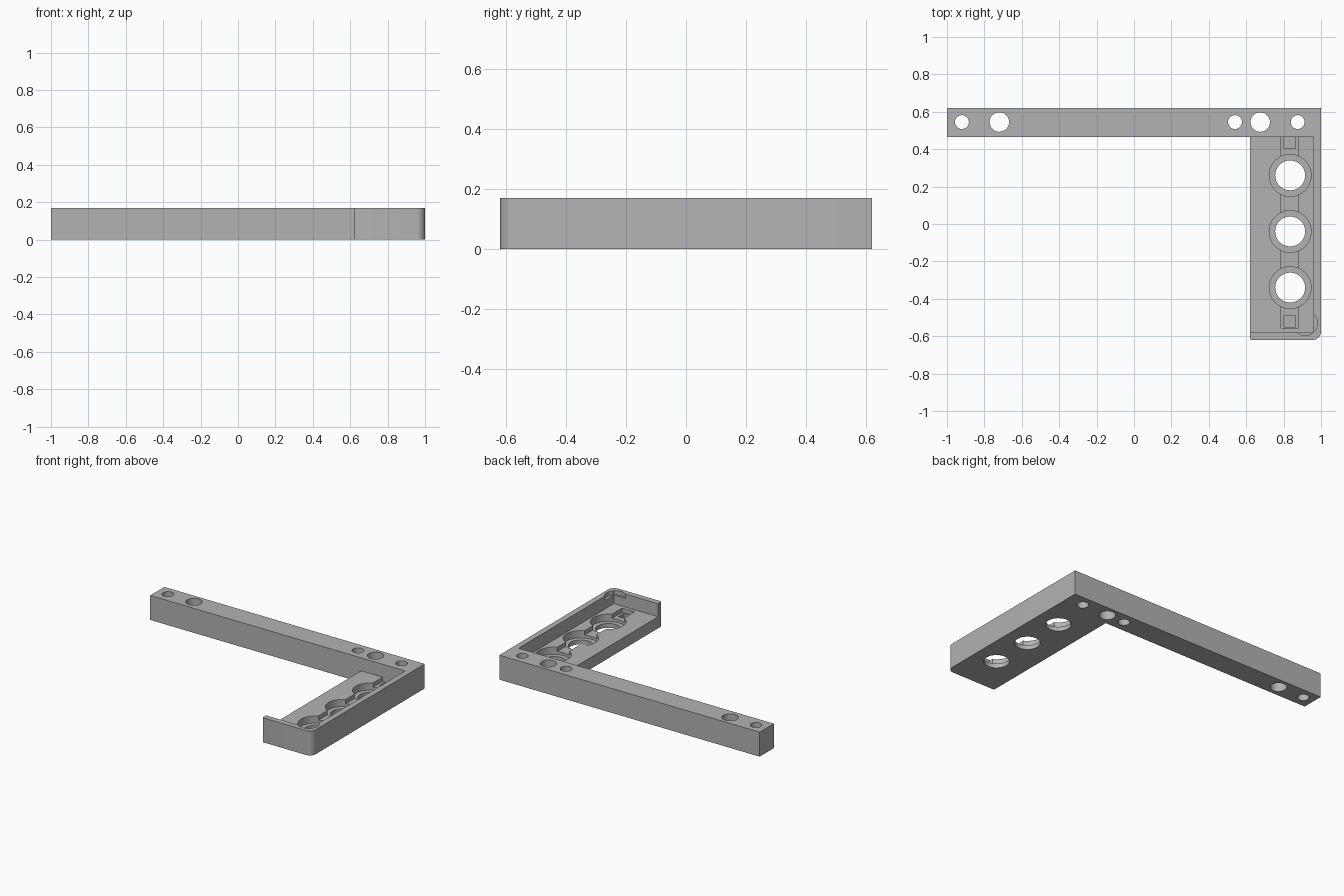
import bpy, bmesh
from math import sin, cos, pi
from mathutils import Matrix, Vector

cube = bpy.data.objects.get("Cube")
if cube:
    bpy.data.objects.remove(cube, do_unlink=True)

H, FLOOR = 0.17, 0.08          # overall height, tray floor level
TOP = H + 0.05                 # cutters overshoot the top
BAR_Y = 0.465                  # inner face of the long bar

grey = bpy.data.materials.new("plain grey")
grey.use_nodes = True
grey.diffuse_color = (0.45, 0.45, 0.45, 1)
grey.node_tree.nodes["Principled BSDF"].inputs["Base Color"].default_value = grey.diffuse_color


def make_object(name, bm):
    mesh = bpy.data.meshes.new(name)
    bmesh.ops.recalc_face_normals(bm, faces=bm.faces)
    bm.to_mesh(mesh)
    bm.free()
    mesh.materials.append(grey)
    obj = bpy.data.objects.new(name, mesh)
    bpy.context.collection.objects.link(obj)
    return obj


def prism(name, outline, z0, z1):
    bm = bmesh.new()
    face = bm.faces.new([bm.verts.new((x, y, z0)) for x, y in outline])
    up = bmesh.ops.extrude_face_region(bm, geom=[face])["geom"]
    verts = [v for v in up if isinstance(v, bmesh.types.BMVert)]
    bmesh.ops.translate(bm, verts=verts, vec=(0, 0, z1 - z0))
    return make_object(name, bm)


def arc(cx, cy, r, start, end, steps):
    return [(cx + r * cos(start + (end - start) * i / steps),
             cy + r * sin(start + (end - start) * i / steps)) for i in range(steps + 1)]


def box(name, x0, x1, y0, y1, z0, z1):
    return prism(name, [(x0, y0), (x1, y0), (x1, y1), (x0, y1)], z0, z1)


def cylinder(name, x, y, r, z0, z1):
    return prism(name, arc(x, y, r, 0, 2 * pi, 48)[:-1], z0, z1)


# L-shaped body with a rounded outer corner on the short arm
outline = [(-1, 0.62), (-1, BAR_Y), (0.62, BAR_Y)]
outline += arc(0.63, -0.61, 0.01, pi, 1.5 * pi, 4)
outline += arc(0.955, -0.575, 0.045, 1.5 * pi, 2 * pi, 12)
outline += [(1, 0.62)]
body = prism("bracket_body", outline, 0, H)

# Tray recess, open on its inner side
cutters = [box("tray_recess", 0.58, 0.96, -0.58, BAR_Y, FLOOR, TOP)]

# Shallow round relief in the tray corner
cutters.append(cylinder("corner_relief", 0.915, -0.53, 0.066, 0.14, TOP))

# Wiring groove with a square pocket at each end
cutters.append(box("groove", 0.785, 0.88, -0.555, BAR_Y, 0.05, 0.1))
for y in (-0.52, 0.434):
    cutters.append(box("square_pocket", 0.803, 0.863, y - 0.03, y + 0.03, 0.025, 0.1))

# Three stepped holes in the tray
for y in (0.26, -0.04, -0.34):
    cutters.append(cylinder("counterbore", 0.835, y, 0.112, 0.03, 0.1))
    cutters.append(cylinder("tray_hole", 0.835, y, 0.08, -0.05, 0.1))

# Mounting holes through the bar
for x, r in ((-0.92, 0.037), (-0.72, 0.052), (0.54, 0.037), (0.675, 0.052), (0.875, 0.037)):
    cutters.append(cylinder("bar_hole", x, 0.545, r, -0.05, TOP))

bpy.context.view_layer.objects.active = body
for cutter in cutters:
    mod = body.modifiers.new("cut", "BOOLEAN")
    mod.operation, mod.solver, mod.object = "DIFFERENCE", "EXACT", cutter
    bpy.ops.object.modifier_apply(modifier=mod.name)
    bpy.data.objects.remove(cutter, do_unlink=True)

bpy.ops.object.select_all(action="DESELECT")
body.select_set(True)
bpy.ops.object.shade_smooth_by_angle(angle=pi / 6)
